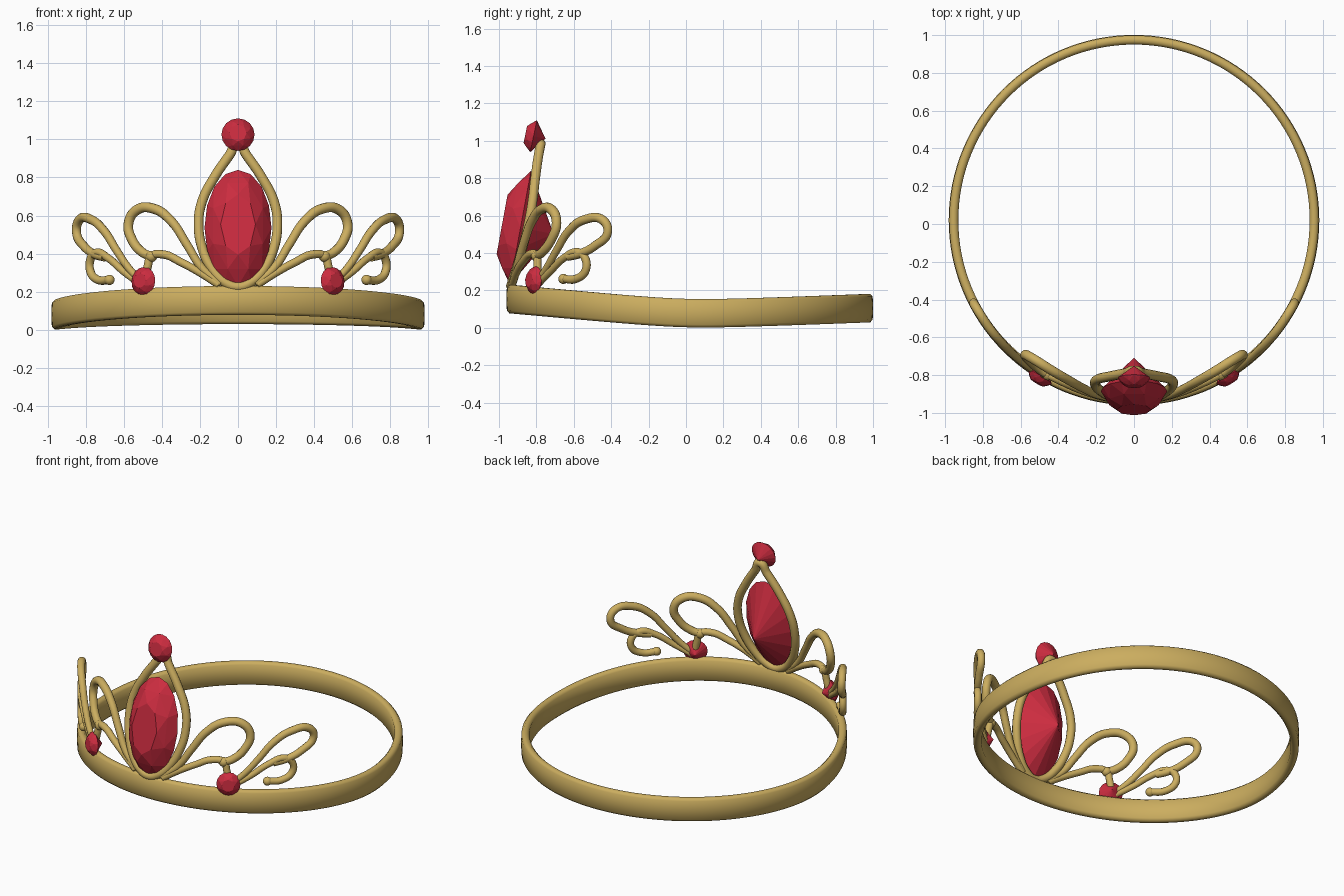
import bpy, bmesh
from math import sin, cos, pi, sqrt, atan2
from mathutils import Vector

old = bpy.data.objects.get("Cube")
if old:
    bpy.data.objects.remove(old)

CENTRE_Y = 0.02


def material(name, color):
    m = bpy.data.materials.new(name)
    m.use_nodes = True
    m.diffuse_color = color
    bsdf = m.node_tree.nodes["Principled BSDF"]
    bsdf.inputs["Base Color"].default_value = color
    bsdf.inputs["Roughness"].default_value = 0.5
    return m


GOLD = material("gold", (0.60, 0.42, 0.115, 1))
RED = material("ruby red", (0.60, 0.025, 0.05, 1))


def add_mesh(name, bm, mat):
    bmesh.ops.recalc_face_normals(bm, faces=bm.faces)
    me = bpy.data.meshes.new(name)
    bm.to_mesh(me)
    bm.free()
    me.materials.append(mat)
    ob = bpy.data.objects.new(name, me)
    bpy.context.collection.objects.link(ob)
    return ob


def select_only(ob):
    bpy.ops.object.select_all(action='DESELECT')
    ob.select_set(True)
    bpy.context.view_layer.objects.active = ob


# Circular band that dips at the sides and rises to the front
def band(segments=128):
    bm = bmesh.new()
    profile = [(0.93, 0.015), (0.945, 0), (0.965, 0), (0.978, 0.015),
               (0.981, 0.075), (0.978, 0.138), (0.965, 0.152),
               (0.945, 0.152), (0.93, 0.138)]
    rings = []
    for i in range(segments):
        a = 2 * pi * i / segments
        y0 = 0.98 * sin(a) + CENTRE_Y
        dip = 0.065 * sqrt(y0 * y0 + 0.05) - 0.026 * y0 - 0.011
        rings.append([bm.verts.new((r * cos(a), r * sin(a) + CENTRE_Y, z + dip))
                      for r, z in profile])
    n = len(profile)
    for i, ring in enumerate(rings):
        nxt = rings[(i + 1) % segments]
        for j in range(n):
            k = (j + 1) % n
            bm.faces.new((ring[j], nxt[j], nxt[k], ring[k]))
    ob = add_mesh("head_band", bm, GOLD)
    select_only(ob)
    bpy.ops.object.shade_smooth_by_angle(angle=0.9)


# Place a front-facing point on the band's cylinder, leaning inward with height
def wrap(x, z, lean):
    r = 0.955 - lean * (z - 0.23)
    return Vector((x, CENTRE_Y - sqrt(r * r - x * x), z))


# Round wire through (x, z) points, with a thickness along it
def wire(name, points, lean, radii, side=1, closed=False):
    cu = bpy.data.curves.new(name, 'CURVE')
    cu.dimensions = '3D'
    cu.bevel_depth = 1.0
    cu.bevel_resolution = 4
    cu.resolution_u = 8
    cu.use_fill_caps = True
    sp = cu.splines.new('BEZIER')
    sp.bezier_points.add(len(points) - 1)
    sp.use_cyclic_u = closed
    last = len(points) - 1
    for i, (p, (x, z)) in enumerate(zip(sp.bezier_points, points)):
        p.co = wrap(side * x, z, lean)
        p.handle_left_type = p.handle_right_type = 'AUTO'
        t = 2 * i / last
        start, mid, end = radii
        p.radius = start + (mid - start) * t if t < 1 else mid + (end - mid) * (t - 1)
    cu.materials.append(GOLD)
    ob = bpy.data.objects.new(name, cu)
    bpy.context.collection.objects.link(ob)
    select_only(ob)
    bpy.ops.object.convert(target='MESH')
    bpy.ops.object.shade_smooth_by_angle(angle=0.9)


# Small rounded bead that finishes a curl
def bead(name, x, z, lean, radius):
    bm = bmesh.new()
    bmesh.ops.create_uvsphere(bm, u_segments=16, v_segments=10, radius=radius)
    bmesh.ops.translate(bm, vec=wrap(x, z, lean), verts=bm.verts)
    select_only(add_mesh(name, bm, GOLD))
    bpy.ops.object.shade_smooth()


# Cut stone: table, crown facets, girdle and a pointed back
def gem(name, centre, normal, width, height, front, back):
    n = Vector(normal).normalized()
    side = Vector((0, 0, 1)).cross(n).normalized()
    up = n.cross(side)
    c = Vector(centre)
    bm = bmesh.new()
    for count, scale, depth, shift in ((8, 0.52, front, 0), (8, 0.8, front * 0.58, 0.5),
                                       (16, 1, 0, 0)):
        for i in range(count):
            a = 2 * pi * (i + shift) / count
            bm.verts.new(c + side * width * scale * cos(a)
                         + up * height * scale * sin(a) + n * depth)
    bm.verts.new(c - n * back)
    bmesh.ops.convex_hull(bm, input=bm.verts)
    add_mesh(name, bm, RED)


band()

# Centre setting: teardrop frame, main stone and top stone
half = [(0.04, 0.925), (0.125, 0.80), (0.19, 0.67), (0.207, 0.55),
        (0.185, 0.42), (0.13, 0.31), (0.07, 0.25)]
frame = [(0, 0.985)] + half + [(0, 0.225)] + [(-x, z) for x, z in reversed(half)]
wire("centre_frame", frame, 0.21, (0.026, 0.026, 0.026), closed=True)
gem("centre_stone", (0, -0.885, 0.535), (0, -0.98, 0.18), 0.176, 0.31, 0.1, 0.18)
gem("top_stone", (0, -0.815, 1.025), (0, -0.97, 0.2), 0.087, 0.087, 0.045, 0.065)

# Scrolled wings and side stones, mirrored
INNER_LOOP = [(0.09, 0.24), (0.19, 0.325), (0.27, 0.45), (0.35, 0.57), (0.44, 0.635),
              (0.53, 0.63), (0.575, 0.56), (0.555, 0.47), (0.50, 0.405), (0.455, 0.385)]
INNER_STRAND = [(0.10, 0.235), (0.20, 0.30), (0.30, 0.355), (0.39, 0.395),
                (0.455, 0.385), (0.475, 0.33), (0.49, 0.26)]
OUTER_LOOP = [(0.49, 0.235), (0.575, 0.325), (0.64, 0.42), (0.70, 0.515), (0.77, 0.578),
              (0.835, 0.575), (0.848, 0.51), (0.81, 0.44), (0.75, 0.395), (0.70, 0.38)]
OUTER_STRAND = [(0.50, 0.23), (0.60, 0.305), (0.68, 0.375), (0.745, 0.405),
                (0.775, 0.37), (0.775, 0.305), (0.735, 0.262), (0.675, 0.262)]

for label, s in (("left", 1), ("right", -1)):
    wire(label + "_inner_loop", INNER_LOOP, 0.12, (0.02, 0.027, 0.024), s)
    wire(label + "_inner_strand", INNER_STRAND, 0.12, (0.02, 0.022, 0.022), s)
    bead(label + "_inner_bead", s * 0.455, 0.385, 0.12, 0.03)
    wire(label + "_outer_loop", OUTER_LOOP, 0.0, (0.018, 0.025, 0.022), s)
    wire(label + "_outer_strand", OUTER_STRAND, 0.0, (0.018, 0.022, 0.022), s)
    bead(label + "_outer_bead", s * 0.675, 0.262, 0.0, 0.027)
    a = atan2(0.5, 0.82)
    gem(label + "_side_stone", (s * 0.497, CENTRE_Y - 0.83, 0.255),
        (s * sin(a), -cos(a), 0.1), 0.073, 0.075, 0.036, 0.06)
